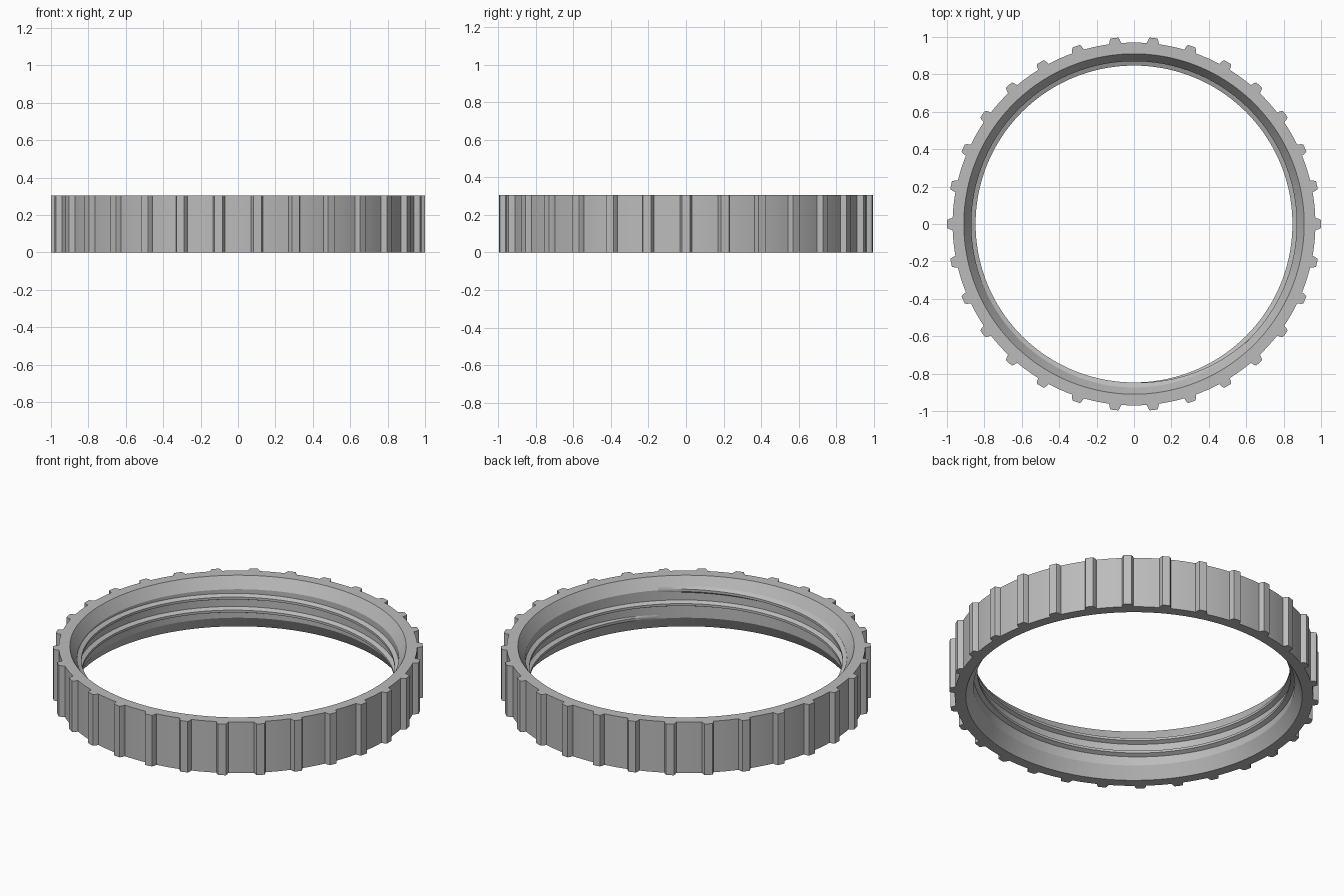
import bpy, bmesh
from math import cos, sin, tau, radians

if "Cube" in bpy.data.objects:
    bpy.data.objects.remove(bpy.data.objects["Cube"])

HEIGHT, BODY_R, LIP_R, BORE_R, CREST_R = 0.305, 0.97, 0.91, 0.87, 0.848
RIBS = 30

grey = bpy.data.materials.new("satin grey")
grey.use_nodes = True
colour = (0.5, 0.5, 0.5, 1)
grey.diffuse_color = colour
grey.node_tree.nodes["Principled BSDF"].inputs["Base Color"].default_value = colour


def loft(name, loops, close_loops, close_rings, angle):
    """Skin a list of vertex loops with quads, then smooth by angle."""
    bm = bmesh.new()
    rows = [[bm.verts.new(p) for p in loop] for loop in loops]
    n = len(rows[0])
    count = len(rows) if close_rings else len(rows) - 1
    for i in range(count):
        a, b = rows[i], rows[(i + 1) % len(rows)]
        for j in range(n if close_loops else n - 1):
            k = (j + 1) % n
            bm.faces.new((a[j], a[k], b[k], b[j]))
    if not close_rings:
        bm.faces.new(rows[0])
        bm.faces.new(rows[-1])
    bmesh.ops.recalc_face_normals(bm, faces=bm.faces)
    mesh = bpy.data.meshes.new(name)
    bm.to_mesh(mesh)
    bm.free()
    mesh.materials.append(grey)
    ob = bpy.data.objects.new(name, mesh)
    bpy.context.collection.objects.link(ob)
    bpy.ops.object.select_all(action='DESELECT')
    ob.select_set(True)
    bpy.context.view_layer.objects.active = ob
    bpy.ops.object.shade_smooth_by_angle(angle=radians(angle))
    return ob


# Outline of one grip rib and the plain gap after it: degrees, radius
sector = [(-1.9, BODY_R), (-1.65, 0.986), (-1.2, 1), (1.2, 1), (1.65, 0.986),
          (1.9, BODY_R), (4, BODY_R), (6, BODY_R), (8, BODY_R)]
outline = [(radians(d) + tau * i / RIBS, r) for i in range(RIBS) for d, r in sector]


def ring(z, radius=None):
    return [((radius or r) * cos(a), (radius or r) * sin(a), z) for a, r in outline]


# Ribbed ring with a tapered lead-in at each end of the bore
loft("ribbed_ring",
     [ring(0), ring(HEIGHT), ring(HEIGHT, LIP_R), ring(0.24, BORE_R),
      ring(0.07, BORE_R), ring(0, LIP_R)], True, True, 20)

# Internal screw thread, fading into the bore at both ends
PITCH, TURNS, STEPS = 0.078, 2, 144
sections = []
for i in range(int(TURNS * STEPS) + 1):
    t = i / STEPS
    a = radians(-45) + tau * t
    fade = min(1, t * 8, (TURNS - t) * 8)
    crest = BORE_R - 0.001 + (CREST_R - BORE_R) * fade
    zc = 0.082 + PITCH * t
    section = [(BORE_R + 0.004, -0.02), (crest, -0.007),
               (crest, 0.007), (BORE_R + 0.004, 0.02)]
    sections.append([(r * cos(a), r * sin(a), zc + dz) for r, dz in section])
loft("inner_thread", sections, True, False, 30)
